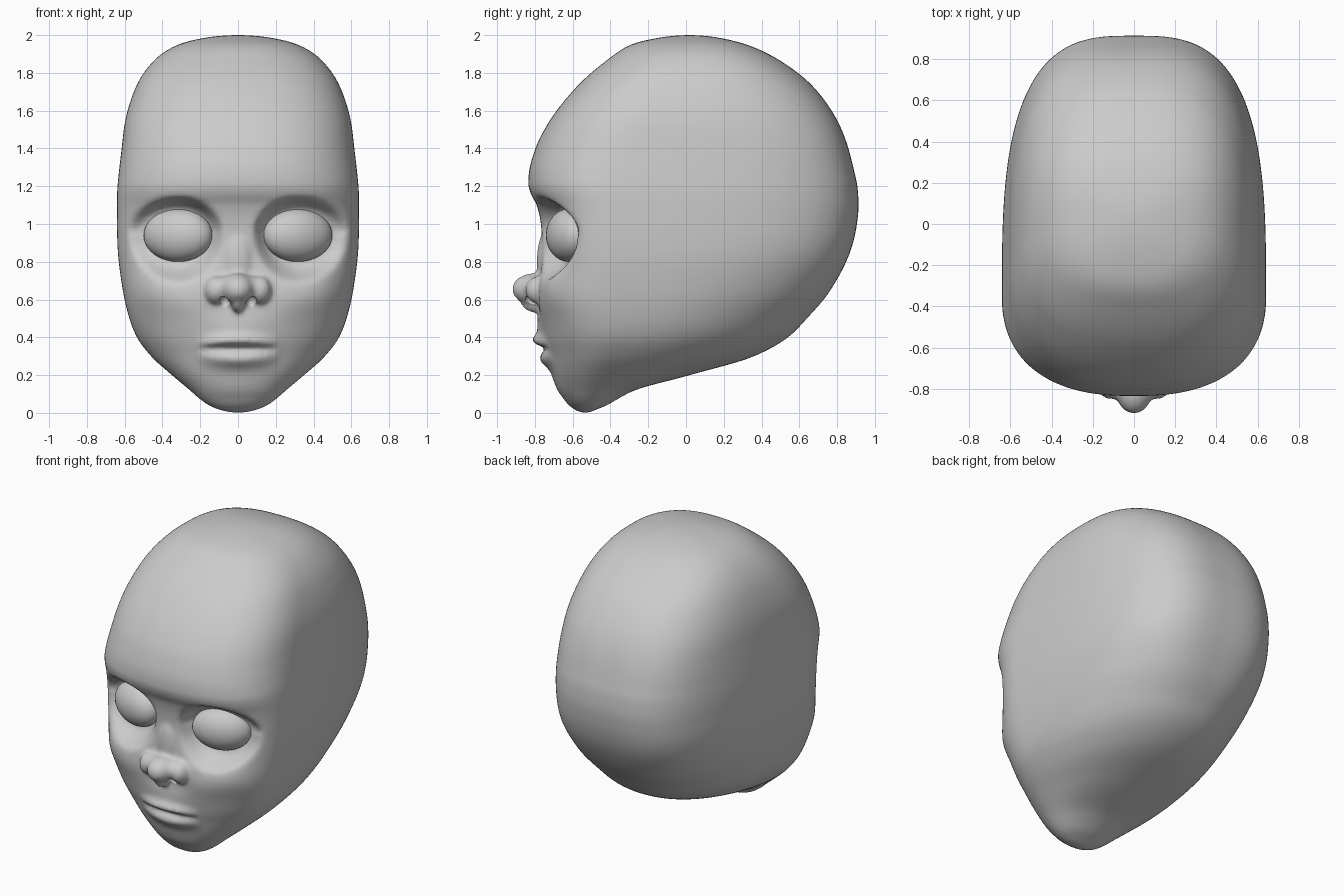
import bpy, bmesh, math
from mathutils import Matrix

if "Cube" in bpy.data.objects:
    bpy.data.objects.remove(bpy.data.objects["Cube"])

grey = bpy.data.materials.new("plain_grey")
grey.diffuse_color = (0.6, 0.6, 0.6, 1)
grey.use_nodes = True
grey.node_tree.nodes["Principled BSDF"].inputs["Base Color"].default_value = grey.diffuse_color

# head sections: height, front y, back y, half width, y of widest point
ROWS = [
    (0, -.535, -.535, 0, -.535), (.015, -.585, -.48, .095, -.53),
    (.04, -.62, -.42, .155, -.52), (.08, -.652, -.35, .21, -.51),
    (.12, -.68, -.27, .255, -.49), (.2, -.71, .02, .35, -.45),
    (.3, -.735, .36, .46, -.39), (.4, -.76, .54, .535, -.36),
    (.5, -.77, .64, .575, -.35), (.65, -.775, .765, .61, -.35),
    (.87, -.76, .875, .637, -.35), (1.0, -.768, .905, .641, -.35),
    (1.1, -.79, .914, .641, -.35), (1.16, -.822, .911, .64, -.345),
    (1.21, -.835, .906, .637, -.34), (1.26, -.833, .895, .632, -.32),
    (1.4, -.797, .86, .616, -.26), (1.53, -.732, .81, .60, -.2),
    (1.72, -.585, .68, .543, -.1), (1.87, -.415, .49, .44, -.02),
    (1.95, -.29, .32, .315, .01), (1.985, -.15, .18, .18, .02),
    (2.0, .02, .02, 0, .02)]
T = [math.acos(1 - r[0]) / math.pi for r in ROWS]


def tangent(i, c):
    def sec(j):
        return (ROWS[j + 1][c] - ROWS[j][c]) / (T[j + 1] - T[j])
    if i == 0:
        return sec(0)
    if i == len(ROWS) - 1:
        return sec(i - 1)
    a, b = sec(i - 1), sec(i)
    return 0 if a * b <= 0 else 2 * a * b / (a + b)


def section(t, c):
    i = max(j for j in range(len(T) - 1) if T[j] <= t)
    h = T[i + 1] - T[i]
    s = (t - T[i]) / h
    return ((2*s**3 - 3*s*s + 1) * ROWS[i][c] + (s**3 - 2*s*s + s) * h * tangent(i, c)
            + (3*s*s - 2*s**3) * ROWS[i + 1][c] + (s**3 - s*s) * h * tangent(i + 1, c))


def gauss(v, m, s):
    return math.exp(-((v - m) / s) ** 2)


def ease(v):
    v = min(1, max(0, v))
    return v * v * (3 - 2 * v)


def relief(x, z):
    """Backward shift of the face: sockets in, cheeks and lips out."""
    x = abs(x)
    low = z < .95
    d = ((x - .315) / (.24 if x < .315 else .28)) ** 2 + ((z - .95) / (.27 if low else .2)) ** 2
    out = ease((1 - d) * (1.5 if low else 1.8)) * (.11 - .13 * max(0, x - .3))
    out -= .022 * gauss(x, .27, .13) * gauss(z, .6, .11)
    out -= .03 * gauss(x, .45, .12) * gauss(z, .64, .11)
    out -= .02 * gauss(x, 0, .15) * gauss(z, .45, .09)
    lip = max(0, 1 - (x / .225) ** 2)
    bow = .02 * (x / .2) ** 2
    out -= lip * (.05 * gauss(z, .383 - bow, .03) + .044 * gauss(z, .283 + bow, .042))
    out += .024 * gauss(z, .338, .015) * ease((.22 - x) / .05)
    return out


def ellipsoid(bm, loc, rad, turn=0):
    m = Matrix.Translation(loc) @ Matrix.Rotation(turn, 4, 'Z') @ Matrix.Diagonal((*rad, 1))
    bmesh.ops.create_uvsphere(bm, u_segments=40, v_segments=24, radius=1, matrix=m)


def make(name, bm):
    bmesh.ops.recalc_face_normals(bm, faces=bm.faces[:])
    for f in bm.faces:
        f.smooth = True
    me = bpy.data.meshes.new(name)
    bm.to_mesh(me)
    bm.free()
    me.materials.append(grey)
    ob = bpy.data.objects.new(name, me)
    bpy.context.collection.objects.link(ob)
    return ob


# skull and face
SEG, LEV = 200, 150
bm = bmesh.new()
rings = []
for i in range(1, LEV):
    t = i / LEV
    z = 1 - math.cos(math.pi * t)
    yf, yb, hw, yc = (section(t, c) for c in range(1, 5))
    back = 2 + 1.05 * ease((z - .2) / .75) - .45 * ease((z - 1.3) / .6)
    front = 2.2 + .25 * ease((z - .3) / .3)
    ring = []
    for j in range(SEG):
        a = 2 * math.pi * j / SEG
        c, s = math.cos(a), math.sin(a)
        n = back if s > 0 else front
        r = (abs(c) ** n + abs(s) ** n) ** (-1 / n)
        x = hw * r * c
        y = yc + r * s * ((yb - yc) if s > 0 else (yc - yf))
        if s < 0:
            y += relief(x, z) * min(1, -s * 3)
        ring.append(bm.verts.new((x, y, z)))
    rings.append(ring)
bottom = bm.verts.new((0, -.535, 0))
top = bm.verts.new((0, .02, 2))
for j in range(SEG):
    k = (j + 1) % SEG
    for lo, hi in zip(rings, rings[1:]):
        bm.faces.new((lo[j], lo[k], hi[k], hi[j]))
    bm.faces.new((bottom, rings[0][k], rings[0][j]))
    bm.faces.new((top, rings[-1][j], rings[-1][k]))

# nose: bridge, tip, core, septum and wings, fused with the face
ellipsoid(bm, (0, -.735, .80), (.085, .055, .17))
ellipsoid(bm, (0, -.80, .655), (.09, .121, .085))
ellipsoid(bm, (0, -.775, .665), (.15, .095, .07))
ellipsoid(bm, (0, -.795, .585), (.035, .08, .055))
for side in (-1, 1):
    ellipsoid(bm, (side * .118, -.775, .65), (.06, .075, .075))
head = make("head", bm)

# nostril cutters
bm = bmesh.new()
for side in (-1, 1):
    ellipsoid(bm, (side * .07, -.815, .585), (.03, .045, .04))
cutter = make("nostril_cutter", bm)
cutter.hide_render = True

m = head.modifiers.new("fuse", 'REMESH')
m.mode = 'VOXEL'
m.voxel_size = .013
m.use_smooth_shade = True
m = head.modifiers.new("soften", 'SMOOTH')
m.factor = .5
m.iterations = 9
m = head.modifiers.new("nostrils", 'BOOLEAN')
m.operation = 'DIFFERENCE'
m.solver = 'EXACT'
m.object = cutter
bpy.context.view_layer.update()
done = bpy.data.meshes.new_from_object(
    head.evaluated_get(bpy.context.evaluated_depsgraph_get()))
head.modifiers.clear()
head.data = done
done.materials.clear()
done.materials.append(grey)
for p in done.polygons:
    p.use_smooth = True
    p.material_index = 0
bpy.data.objects.remove(cutter)

# eyes
for side, name in ((-1, "right_eye"), (1, "left_eye")):
    bm = bmesh.new()
    ellipsoid(bm, (side * .317, -.62, .94), (.19, .11, .14), side * math.radians(20))
    make(name, bm)
